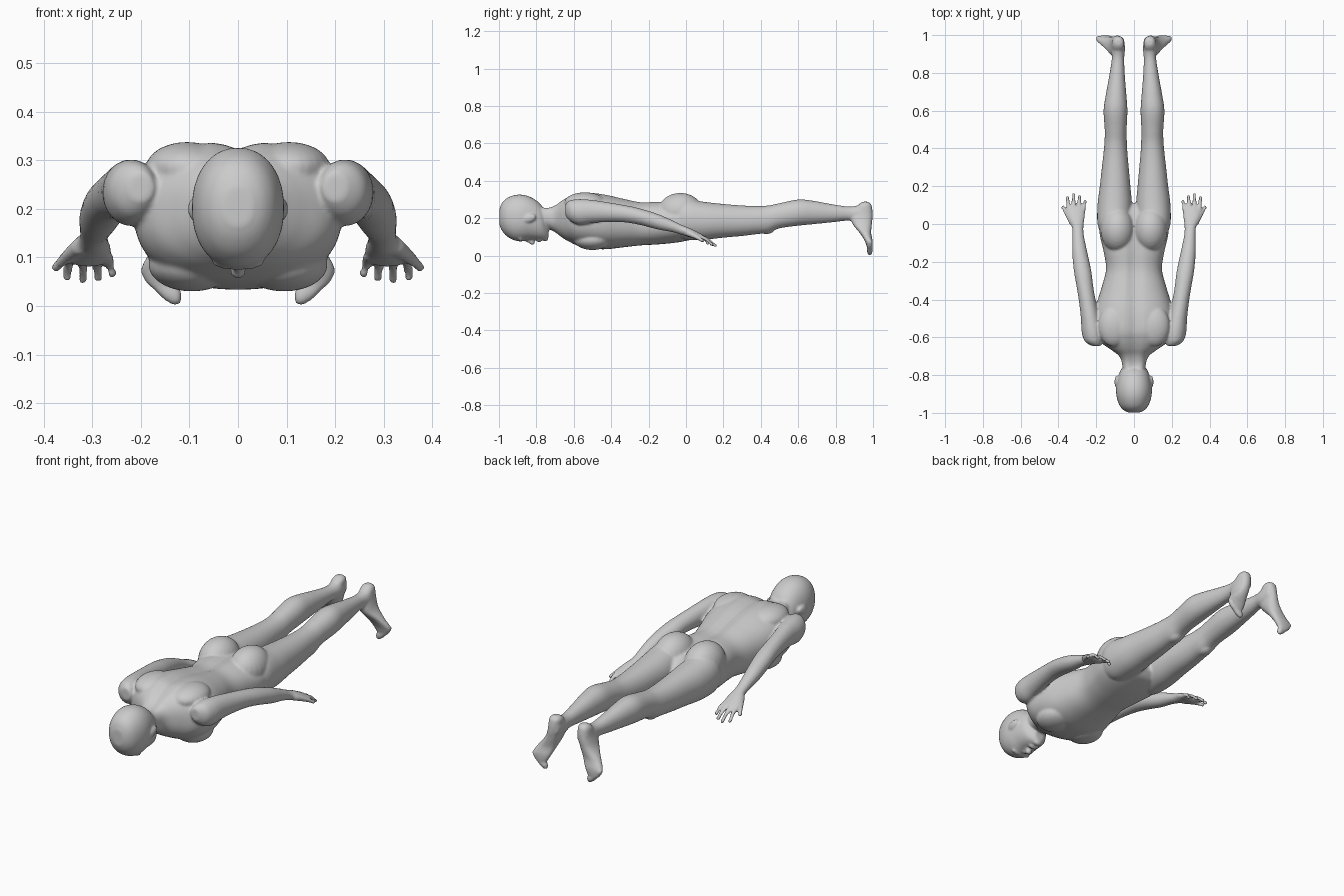
import bpy, bmesh
from math import sin, cos, pi, exp, copysign
from mathutils import Vector, Matrix

bm = bmesh.new()


def spline(rows, steps):
    """Catmull-Rom interpolation through rows of numbers."""
    out = []
    for i in range(len(rows) - 1):
        a, b = rows[max(i - 1, 0)], rows[i]
        c, d = rows[i + 1], rows[min(i + 2, len(rows) - 1)]
        for k in range(steps):
            t = k / steps
            out.append([0.5 * (2 * q + (r - p) * t + (2 * p - 5 * q + 4 * r - s) * t * t
                               + (3 * q - p - 3 * r + s) * t ** 3)
                        for p, q, r, s in zip(a, b, c, d)])
    return out + [list(rows[-1])]


def loft(rows, side=1, power=2.0, groove=0.0, upright=False, n=36, steps=5):
    """Rows: (position, centre x, half width, high, low) along y, or along z if upright."""
    rings = []
    for p, cx, hw, hi, lo in spline(rows, steps):
        ring = []
        for k in range(n):
            c, s = cos(2 * pi * k / n), sin(2 * pi * k / n)
            x = hw * copysign(abs(c) ** (2 / power), c)
            v = (hi + lo) / 2 + (hi - lo) / 2 * copysign(abs(s) ** (2 / power), s)
            if s > 0:
                v -= groove * exp(-(x / 0.03) ** 2)
            co = (side * (cx + x), v, p) if upright else (side * (cx + x), p, v)
            ring.append(bm.verts.new(co))
        rings.append(ring)
    for a, b in zip(rings, rings[1:]):
        for k in range(n):
            bm.faces.new((a[k], a[(k + 1) % n], b[(k + 1) % n], b[k]))
    bm.faces.new(rings[0])
    bm.faces.new(rings[-1])


def blob(loc, size, turn=0.0, axis='X'):
    m = Matrix.Translation(loc) @ Matrix.Rotation(turn, 4, axis) @ Matrix.Diagonal((*size, 1))
    bmesh.ops.create_uvsphere(bm, u_segments=24, v_segments=16, radius=1, matrix=m)


def finger(points, r0, r1, side):
    """Tapered rounded digit through the given points."""
    rows = []
    for i, (x, y, z) in enumerate(points):
        r = r0 + (r1 - r0) * i / (len(points) - 1)
        rows.append((y, x, r, z + r, z - r))
    loft(rows, side, n=14)
    x, y, z = points[-1]
    blob((side * x, y, z), (r1, r1 * 1.2, r1))


# head, crown to chin
loft([(-.998, 0, .03, .245, .165), (-.985, 0, .056, .28, .135), (-.96, 0, .077, .306, .105),
      (-.92, 0, .091, .323, .082), (-.88, 0, .095, .326, .078), (-.84, 0, .090, .317, .084),
      (-.80, 0, .081, .295, .084), (-.77, 0, .069, .265, .083), (-.748, 0, .047, .22, .084),
      (-.735, 0, .028, .19, .098)], power=2.15)
# nose, lips, chin, brow
blob((0, -.842, .083), (.012, .032, .014), -.35)
blob((0, -.822, .072), (.017, .014, .016))
blob((0, -.785, .083), (.026, .014, .012))
blob((0, -.752, .09), (.024, .015, .014))
blob((0, -.885, .09), (.055, .014, .016))

# neck and torso
loft([(-.82, 0, .055, .285, .17), (-.75, 0, .061, .266, .15), (-.70, 0, .078, .277, .125),
      (-.66, 0, .13, .302, .095), (-.62, 0, .185, .322, .072), (-.57, 0, .212, .338, .05),
      (-.50, 0, .212, .338, .038), (-.43, 0, .20, .329, .034), (-.33, 0, .17, .307, .045),
      (-.24, 0, .148, .29, .055), (-.15, 0, .16, .292, .06), (-.05, 0, .182, .29, .07),
      (.03, 0, .18, .275, .085), (.08, 0, .15, .25, .10), (.11, 0, .10, .22, .13)],
     power=2.35, groove=.016, n=64)

for s in (1, -1):
    # chest, shoulder blade, buttock and ear
    blob((s * .095, -.50, .085), (.09, .10, .055))
    blob((s * .105, -.54, .285), (.085, .11, .053))
    blob((s * .088, -.03, .235), (.09, .12, .10))
    blob((s * .092, -.835, .20), (.011, .034, .021), .3)

    # arm, shoulder to palm
    loft([(-.645, .20, .025, .275, .215), (-.62, .213, .048, .295, .185),
          (-.57, .220, .057, .302, .165), (-.50, .231, .050, .297, .175),
          (-.42, .245, .045, .285, .18), (-.33, .260, .044, .27, .178),
          (-.25, .272, .046, .253, .165), (-.15, .287, .040, .222, .14),
          (-.07, .295, .031, .187, .125), (-.02, .298, .030, .163, .11),
          (.03, .305, .043, .142, .095), (.07, .308, .047, .122, .082),
          (.09, .308, .040, .112, .082)], s)
    # fingers and thumb
    for bx, tx, ty, tz in ((.345, .352, .138, .060), (.32, .32, .155, .055),
                           (.295, .288, .144, .058), (.272, .259, .117, .067)):
        finger([(bx, .05, .106), ((bx + tx) / 2, .06 + ty * .3, .092), (tx, ty, tz)],
               .0125, .0095, s)
    finger([(.322, -.005, .125), (.35, .045, .104), (.375, .088, .08)], .018, .010, s)

    # leg, hip to ankle
    loft([(-.06, .11, .06, .27, .11), (.0, .105, .088, .30, .085), (.1, .102, .091, .287, .085),
          (.2, .100, .081, .276, .096), (.3, .099, .071, .268, .105), (.38, .098, .063, .265, .115),
          (.44, .097, .059, .268, .122), (.5, .097, .058, .28, .146), (.6, .098, .063, .30, .16),
          (.68, .095, .055, .293, .168), (.78, .090, .042, .275, .178), (.87, .085, .033, .262, .187),
          (.92, .084, .036, .268, .175), (.96, .084, .034, .277, .18), (.985, .084, .028, .27, .19)],
         s, power=2.1)
    # kneecap
    blob((s * .098, .43, .145), (.035, .045, .03))
    # foot, heel to ball
    loft([(.288, .083, .016, .975, .945), (.27, .083, .031, .992, .92), (.22, .088, .034, .998, .88),
          (.17, .101, .038, .994, .89), (.12, .128, .047, .990, .93), (.08, .149, .050, .998, .955),
          (.05, .153, .038, .998, .966), (.035, .150, .025, .995, .972)],
         s, power=2.3, upright=True)
    # toes
    for k in range(5):
        t = k / 4
        r = .018 - .007 * min(1, t * 2)
        blob((s * (.135 + .053 * t), .982, .026 + .012 * t + .03 * t * t),
             (r, .015, .027 - .009 * t), s * .45, 'Y')

bmesh.ops.recalc_face_normals(bm, faces=bm.faces)
mesh = bpy.data.meshes.new("body")
bm.to_mesh(mesh)
bm.free()
body = bpy.data.objects.new("body", mesh)
bpy.context.collection.objects.link(body)

# fuse the parts into one smooth skin
fuse = body.modifiers.new("fuse", 'REMESH')
fuse.mode = 'VOXEL'
fuse.voxel_size = .006
fuse.use_smooth_shade = True
relax = body.modifiers.new("relax", 'SMOOTH')
relax.factor = .5
relax.iterations = 5
for p in mesh.polygons:
    p.use_smooth = True
